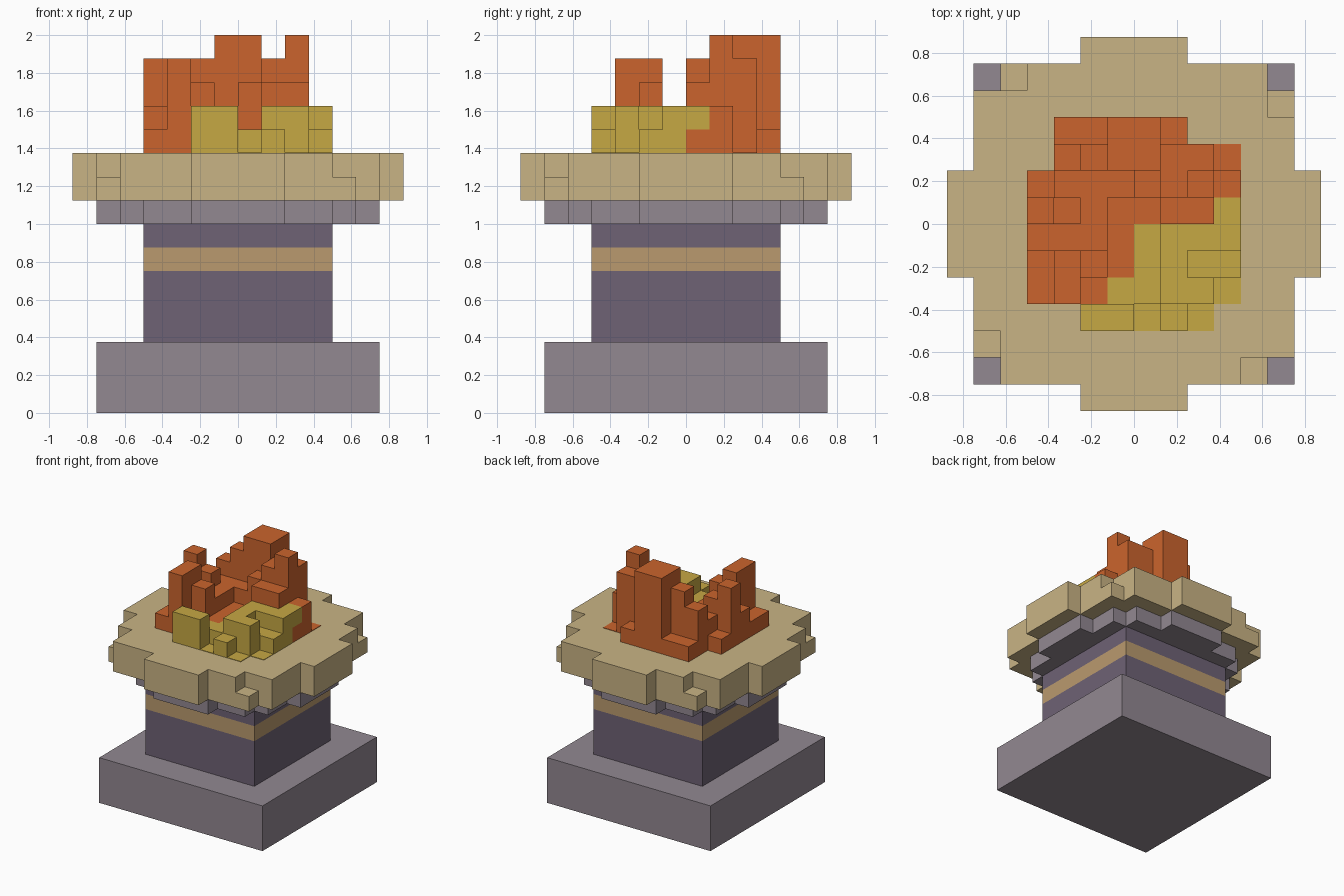
import bpy
import bmesh
from mathutils import Vector

cube = bpy.data.objects.get("Cube")
if cube:
    bpy.data.objects.remove(cube)

U = 0.125       # edge length of one block
FLOOR = 11      # level of the bowl's top, in blocks


def material(name, code):
    channels = [int(code[i:i + 2], 16) / 255 for i in (0, 2, 4)]
    linear = [c / 12.92 if c < 0.04 else ((c + 0.055) / 1.055) ** 2.4 for c in channels]
    mat = bpy.data.materials.new(name)
    mat.use_nodes = True
    mat.diffuse_color = (*linear, 1)
    shader = mat.node_tree.nodes["Principled BSDF"]
    shader.inputs["Base Color"].default_value = (*linear, 1)
    shader.inputs["Roughness"].default_value = 0.9
    return mat


stone = material("grey stone", "928891")
pillar = material("dark purple stone", "6E6275")
trim = material("tan trim", "BA9A6E")
sand = material("pale sandstone", "C9B485")
orange = material("flame orange", "CB642D")
yellow = material("flame yellow", "C6A844")


def finish(name, bm, mat):
    bmesh.ops.remove_doubles(bm, verts=bm.verts, dist=0.0001)
    bmesh.ops.recalc_face_normals(bm, faces=bm.faces)
    mesh = bpy.data.meshes.new(name)
    bm.to_mesh(mesh)
    bm.free()
    mesh.materials.append(mat)
    obj = bpy.data.objects.new(name, mesh)
    bpy.context.collection.objects.link(obj)
    return obj


def prism(name, outline, bottom, top, mat):
    """Extrude an outline, given in blocks, between two levels."""
    bm = bmesh.new()
    face = bm.faces.new([bm.verts.new((x * U, y * U, bottom * U)) for x, y in outline])
    grown = bmesh.ops.extrude_face_region(bm, geom=[face])["geom"]
    moved = [v for v in grown if isinstance(v, bmesh.types.BMVert)]
    bmesh.ops.translate(bm, verts=moved, vec=(0, 0, (top - bottom) * U))
    return finish(name, bm, mat)


def four_sides(quarter):
    """Repeat one side of an outline around the centre."""
    outline = []
    for _ in range(4):
        outline += quarter
        quarter = [(-y, x) for x, y in quarter]
    return outline


def square(half):
    return four_sides([(-half, -half)])


# Pedestal
prism("base", square(6), 0, 3, stone)
prism("column_lower", square(4), 3, 6, pillar)
prism("column_band", square(4), 6, 7, trim)
prism("column_upper", square(4), 7, 8, pillar)

# Stepped collar and bowl
prism("collar", four_sides([(-2, -6), (2, -6), (2, -5), (4, -5), (4, -4), (5, -4), (5, -2)]),
      8, 9, stone)
prism("bowl_lower", four_sides([(-2, -7), (2, -7), (2, -6), (5, -6), (5, -5), (6, -5), (6, -2)]),
      9, 10, sand)
prism("bowl_rim", four_sides([(-2, -7), (2, -7), (2, -6), (4, -6), (4, -5), (6, -5), (6, -2)]),
      10, FLOOR, sand)

# Fire: block heights from back to front, and the colour of each stack
# (o orange, y yellow, m yellow on an orange block)
heights = [".11551..", ".3455440", "12223452", "43211332",
           "22211222", "14311211", "14111220", "..22010."]
colours = ["oooooooo", "oooooooo", "oooooooo", "ooooooom",
           "ooooyyyy", "ooooyyyy", "oooyyyyy", "yyyyyyyy"]

blocks = {orange: set(), yellow: set()}
embers = {orange: [], yellow: []}
for row, line in enumerate(heights):
    for col, mark in enumerate(line):
        if mark == ".":
            continue
        x, y, kind = col - 4, 3 - row, colours[row][col]
        if mark == "0":
            embers[yellow if kind == "y" else orange].append((x, y))
        for k in range(int(mark)):
            is_yellow = kind == "y" or (kind == "m" and k > 0)
            blocks[yellow if is_yellow else orange].add((x, y, k))

filled = blocks[orange] | blocks[yellow]


def flame(name, cells, mat):
    """Build only the exposed faces of the stacked blocks."""
    bm = bmesh.new()
    for cell in sorted(cells):
        centre = Vector(cell) + Vector((0.5, 0.5, FLOOR + 0.5))
        for axis in range(3):
            for sign in (-1, 1):
                step = [0, 0, 0]
                step[axis] = sign
                beside = tuple(c + s for c, s in zip(cell, step))
                if beside in filled or beside[2] < 0:
                    continue
                out = Vector(step) / 2
                u = Vector((out.y, out.z, out.x))
                v = Vector((out.z, out.x, out.y)) * sign
                u = u * sign
                loop = [u + v, v - u, -u - v, u - v]
                if sign < 0:
                    loop.reverse()
                bm.faces.new([bm.verts.new((centre + out + p) * U) for p in loop])
    bmesh.ops.remove_doubles(bm, verts=bm.verts, dist=0.0001)
    # Merge neighbouring coplanar faces
    bmesh.ops.dissolve_limit(bm, angle_limit=0.01, verts=bm.verts, edges=bm.edges)
    mesh = bpy.data.meshes.new(name)
    bm.to_mesh(mesh)
    bm.free()
    mesh.materials.append(mat)
    bpy.context.collection.objects.link(bpy.data.objects.new(name, mesh))


flame("orange_flames", blocks[orange], orange)
flame("yellow_flames", blocks[yellow], yellow)

# Thin glowing patches on the bowl's floor
for label, mat in (("orange_ember", orange), ("yellow_ember", yellow)):
    for x, y in embers[mat]:
        prism(label, [(x, y), (x + 1, y), (x + 1, y + 1), (x, y + 1)],
              FLOOR, FLOOR + 0.03, mat)
